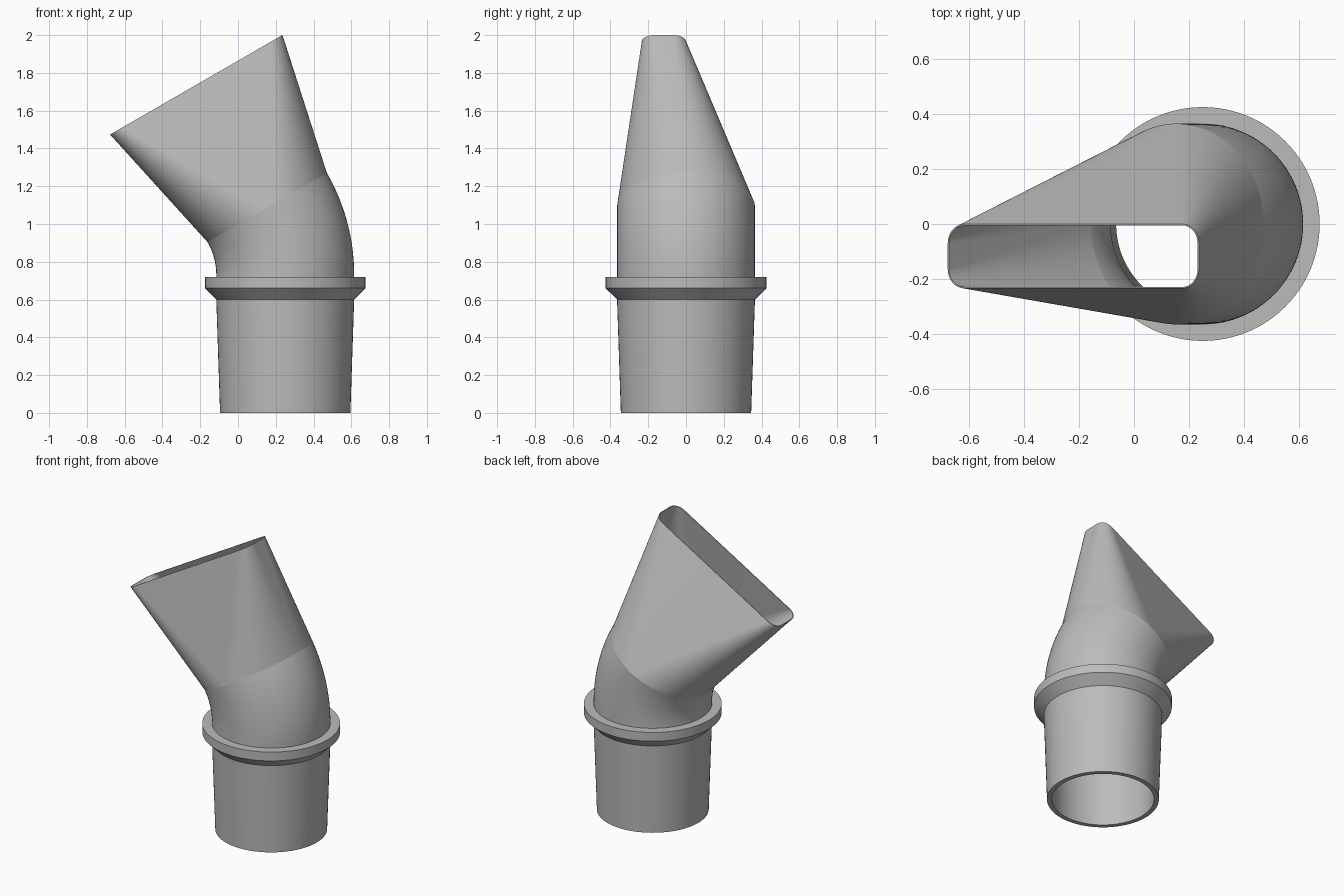
import bpy
import bmesh
from math import sin, cos, pi, radians
from mathutils import Vector

AXIS_X = 0.25          # centre line of the straight pipe
BEND_Z = 0.73          # where the elbow starts
BEND_R = 0.715         # centre line radius of the elbow
BEND = radians(30)
QUARTER = 24           # segments per quarter turn

cube = bpy.data.objects.get("Cube")
if cube:
    bpy.data.objects.remove(cube, do_unlink=True)

grey = bpy.data.materials.new("plain grey")
grey.use_nodes = True
colour = (0.5, 0.5, 0.5, 1)
grey.diffuse_color = colour
grey.node_tree.nodes["Principled BSDF"].inputs["Base Color"].default_value = colour


def ring(centre, tilt, hx, hy, r, y=0.0):
    """Rounded rectangle (a circle when hx == hy == r) in a tilted plane."""
    points = []
    for q in range(4):
        sx = 1 if q in (0, 3) else -1
        sy = 1 if q < 2 else -1
        for i in range(QUARTER + 1):
            a = (q + i / QUARTER) * pi / 2
            u = sx * (hx - r) + r * cos(a)
            v = sy * (hy - r) + r * sin(a) + y
            points.append(centre + Vector((u * cos(tilt), v, u * sin(tilt))))
    return points


def circle(z, r):
    return ring(Vector((AXIS_X, 0, z)), 0, r, r, r)


def elbow_circle(t, r):
    a = BEND * t
    centre = Vector((AXIS_X - BEND_R * (1 - cos(a)), 0, BEND_Z + BEND_R * sin(a)))
    return ring(centre, a, r, r, r)


def loft(name, strips):
    """Skin each list of rings and merge the points that coincide."""
    bm = bmesh.new()
    for rings in strips:
        rows = [[bm.verts.new(p) for p in points] for points in rings]
        for a, b in zip(rows, rows[1:]):
            for j in range(len(a)):
                k = (j + 1) % len(a)
                bm.faces.new((a[j], a[k], b[k], b[j]))
    bmesh.ops.remove_doubles(bm, verts=bm.verts, dist=1e-5)
    mesh = bpy.data.meshes.new(name)
    bm.to_mesh(mesh)
    bm.free()
    mesh.materials.append(grey)
    obj = bpy.data.objects.new(name, mesh)
    bpy.context.collection.objects.link(obj)
    bpy.ops.object.select_all(action='DESELECT')
    obj.select_set(True)
    bpy.context.view_layer.objects.active = obj
    bpy.ops.object.shade_smooth_by_angle(angle=radians(25))
    return obj


# Tapered pipe with its collar: bore downwards, then the outside upwards
profile = [(BEND_Z, 0.335), (0, 0.315), (0, 0.345), (0.6, 0.365),
           (0.66, 0.425), (0.72, 0.425), (0.72, 0.365), (BEND_Z, 0.365)]
loft("pipe_and_collar", [[circle(z, r) for z, r in profile]])

# Elbow: outer skin, and a bore that widens towards the nozzle
steps = [i / 24 for i in range(25)]
loft("elbow", [
    [elbow_circle(t, 0.365) for t in steps],
    [elbow_circle(t, 0.335 + 0.025 * t) for t in reversed(steps)],
])

# Flat nozzle: round at the elbow, an offset rounded slot at the mouth
end = Vector((AXIS_X - BEND_R * (1 - cos(BEND)), 0, BEND_Z + BEND_R * sin(BEND)))
mouth = end + 0.75 * Vector((-sin(BEND), 0, cos(BEND)))
WALL = 0.005
loft("flat_nozzle", [[
    elbow_circle(1, 0.365),
    ring(mouth, BEND, 0.527, 0.117, 0.07, -0.117),
    ring(mouth, BEND, 0.527 - WALL, 0.117 - WALL, 0.07 - WALL, -0.117),
    elbow_circle(1, 0.365 - WALL),
]])
